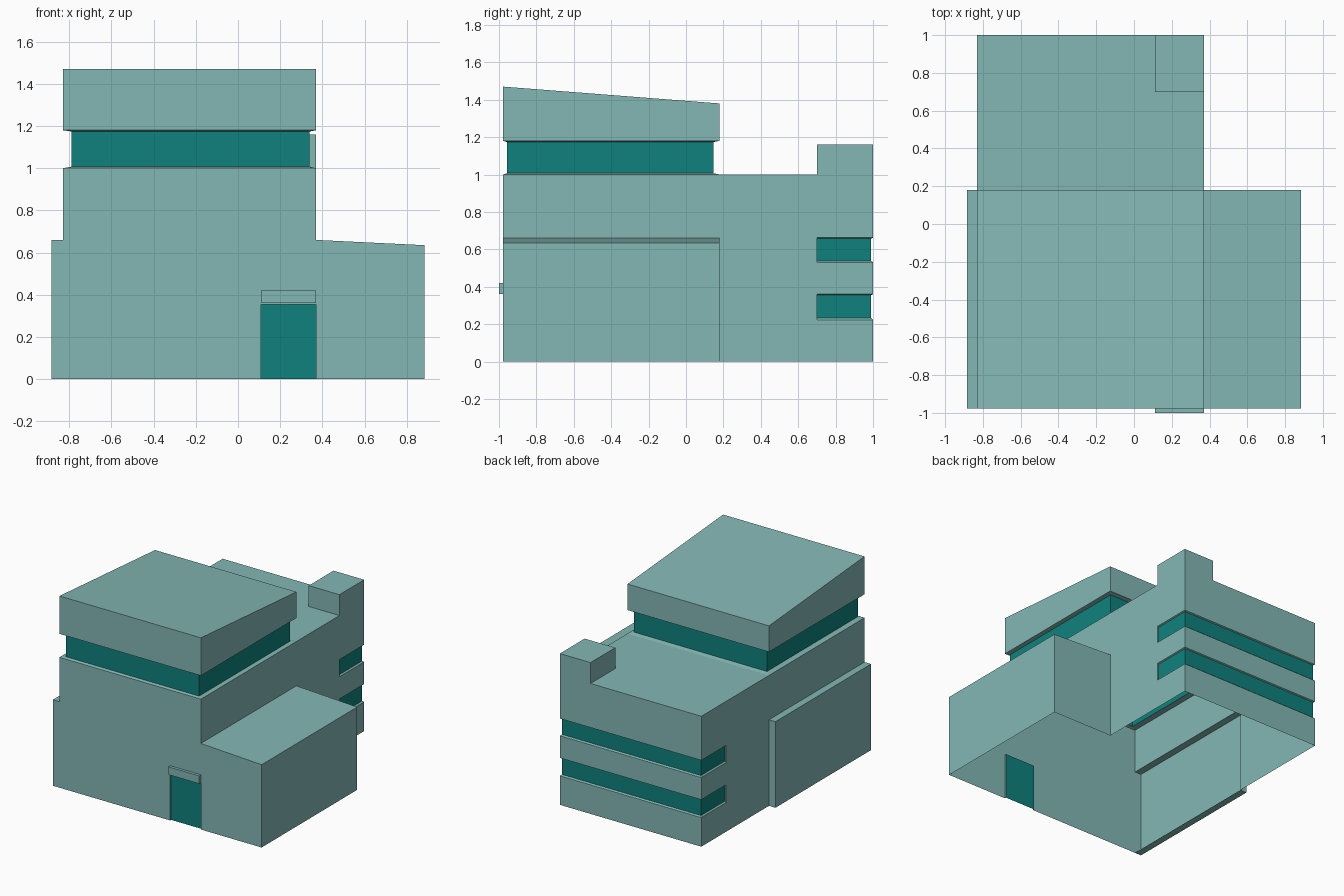
import bpy

if "Cube" in bpy.data.objects:
    bpy.data.objects.remove(bpy.data.objects["Cube"])


def material(name, rgb):
    m = bpy.data.materials.new(name)
    m.diffuse_color = (*rgb, 1)
    m.use_nodes = True
    m.node_tree.nodes["Principled BSDF"].inputs["Base Color"].default_value = m.diffuse_color
    return m


WALL = material("pale_teal_wall", (0.227, 0.475, 0.455))
GLASS = material("deep_teal_glass", (0.0045, 0.222, 0.205))


def build(name, faces, mats=(WALL,)):
    """Object from (points, material index) faces."""
    verts, polys, index = [], [], {}
    for pts, _ in faces:
        for p in pts:
            if p not in index:
                index[p] = len(verts)
                verts.append(p)
        polys.append([index[p] for p in pts])
    me = bpy.data.meshes.new(name)
    me.from_pydata(verts, [], polys)
    for m in mats:
        me.materials.append(m)
    for poly, (_, mi) in zip(me.polygons, faces):
        poly.material_index = mi
    ob = bpy.data.objects.new(name, me)
    bpy.context.collection.objects.link(ob)
    return ob


def loft(rings, closed=False, glass=()):
    """Quads between successive rings; bands listed in glass get material 1."""
    faces = []
    for k, (a, b) in enumerate(zip(rings, rings[1:])):
        n = len(a)
        for i in range(n if closed else n - 1):
            j = (i + 1) % n
            faces.append(((a[i], a[j], b[j], b[i]), int(k in glass)))
    return faces


def at_y(line, y):
    return [(x, y, z) for x, z in line]


def at_z(line, z):
    return [(x, y, z) for x, y in line]


def rect(x0, x1, y0, y1, z):
    return at_z([(x0, y0), (x1, y0), (x1, y1), (x0, y1)], z)


def box(x0, x1, y0, y1, z0, z1, bottom=True):
    lo, hi = rect(x0, x1, y0, y1, z0), rect(x0, x1, y0, y1, z1)
    faces = loft([lo, hi], True) + [(hi, 0)]
    return faces + [(lo[::-1], 0)] if bottom else faces


# Main extents
L, R, W = -0.83, 0.37, 0.885      # tower left / right, wing half width
F, M, B = -0.978, 0.18, 1.0       # front, step and back planes
N = 0.70                          # start of the rear window bands
D, DH = 0.11, 0.355               # door left edge and height

# Front hall: hollow shell, open below
right = [(W, 0), (W, 0.635), (R, 0.66), (R, 1.0)]
left = [(L, 1.0), (L, 0.66), (-W, 0.66), (-W, 0), (L, 0)]
door = [(R, 0), (R, DH), (D, DH), (D, 0)]
hall = [(at_y([(-W, 0)] + door[::-1] + right + left[:3], F), 0)]
for line in (right, left):
    hall += loft([at_y(line, M), at_y(line, F)])
hall += [(at_y([(x0, 0), (x0, z0), (x1, z1), (x1, 0)], M), 0)
         for x0, z0, x1, z1 in ((R, 0.66, W, 0.635), (-W, 0.66, L, 0.66))]
hall += loft([at_y(door, F), at_y(door, F + 0.012)])
build("front_hall", hall)

# Door and its canopy
build("door", [(at_y(door[::-1], F + 0.012), 0)], (GLASS,))
build("door_canopy", box(D, R, -1.0, F, DH + 0.005, 0.42))

# Rear block: plain side walls, then a U of wall with two recessed window bands
rear = loft([at_z([(R, M), (R, N)], 0), at_z([(R, M), (R, N)], 1)])
rear += loft([at_z([(L, N), (L, M)], 0), at_z([(L, N), (L, M)], 1)])
section = [(0, 0)]
for z0, z1 in ((0.223, 0.36), (0.53, 0.662)):
    band = [(0, z0), (0.01, z0 + 0.009), (0.01, z1 - 0.005), (0, z1)]
    section += band
    rear.append((at_y([(R - d, z) for d, z in band], N), 0))
    rear.append((at_y([(L + d, z) for d, z in band[::-1]], N), 0))
section.append((0, 1.0))
rings = [at_z([(R - d, N), (R - d, B - d), (L + d, B - d), (L + d, N)], z)
         for d, z in section]
rear += loft(rings, glass=(2, 6))
build("rear_block", rear, (WALL, GLASS))

# Rear roof and stair tower
build("rear_roof", [(at_z([(R, M), (R, N), (D, N), (D, B), (L, B), (L, M)], 1.0), 0)])
build("stair_tower", box(D, R, N, B, 1.0, 1.16, bottom=False))

# Upper storey: recessed window band
build("upper_window_band", loft([
    rect(L, R, F, M, 1.0),
    rect(-0.79, 0.34, -0.957, 0.147, 1.007),
    rect(-0.79, 0.34, -0.957, 0.147, 1.174),
    rect(L, R, F, M, 1.18)], True, glass=(1,)), (WALL, GLASS))

# Upper storey: walls under a roof sloping to the back
top = [(L, F, 1.47), (R, F, 1.47), (R, M, 1.38), (L, M, 1.38)]
build("upper_storey", loft([rect(L, R, F, M, 1.18), top], True) + [(top, 0)])
